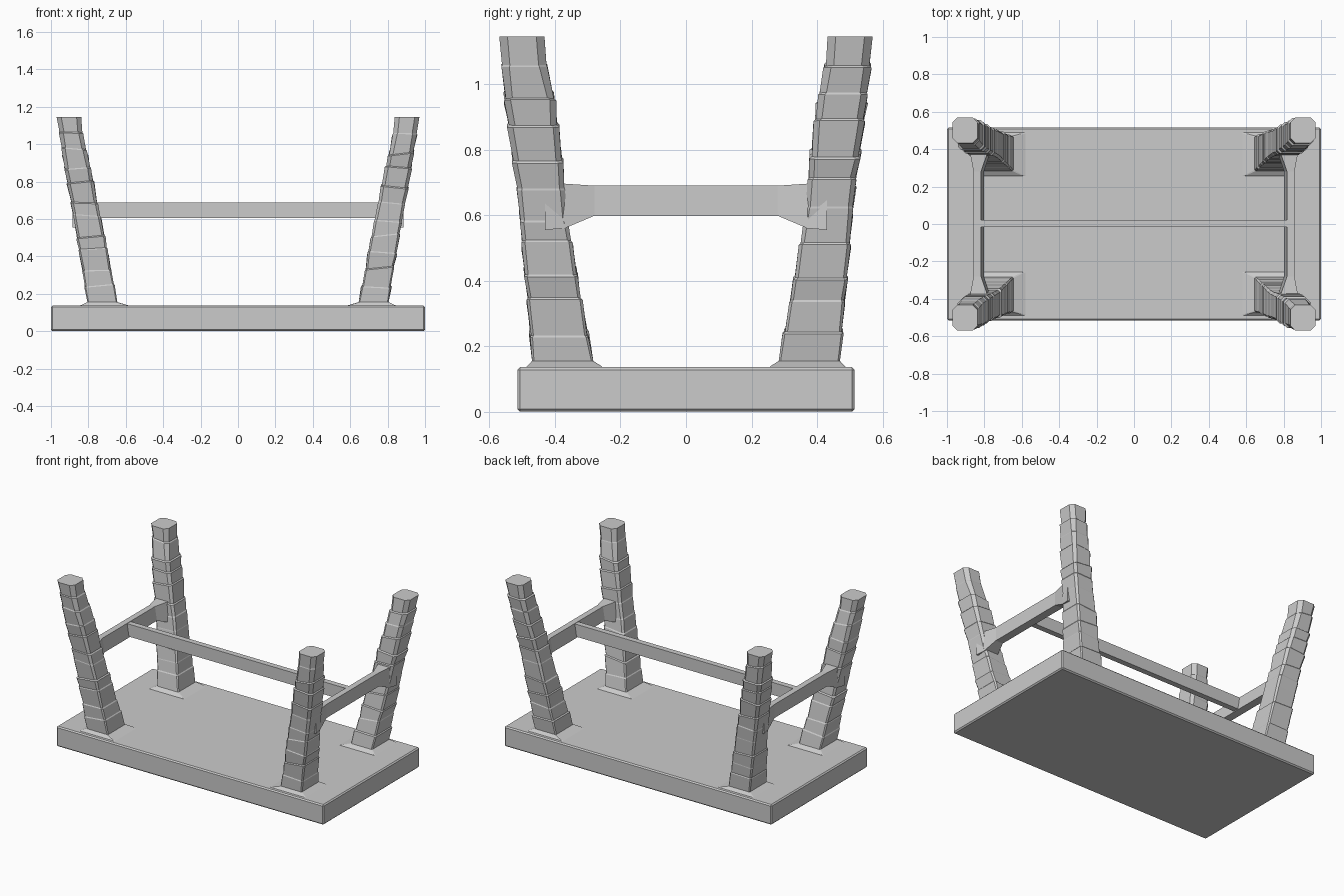
import bpy, bmesh, random

if "Cube" in bpy.data.objects:
    bpy.data.objects.remove(bpy.data.objects["Cube"])

random.seed(4)


def finish(bm, name):
    bmesh.ops.recalc_face_normals(bm, faces=bm.faces[:])
    mesh = bpy.data.meshes.new(name)
    bm.to_mesh(mesh)
    bm.free()
    obj = bpy.data.objects.new(name, mesh)
    bpy.context.collection.objects.link(obj)
    return obj


def loft(rings, name):
    """Skin a list of equal-length point rings and cap both ends."""
    bm = bmesh.new()
    loops = [[bm.verts.new(p) for p in ring] for ring in rings]
    n = len(loops[0])
    for a, b in zip(loops, loops[1:]):
        for i in range(n):
            j = (i + 1) % n
            bm.faces.new((a[i], a[j], b[j], b[i]))
    bm.faces.new(loops[0])
    bm.faces.new(loops[-1])
    return finish(bm, name)


# Slab: table top lying upside down
bm = bmesh.new()
bmesh.ops.create_cube(bm, size=1)
for v in bm.verts:
    v.co = (v.co.x * 2, v.co.y * 1.03, (v.co.z + 0.5) * 0.136)
bmesh.ops.bevel(bm, geom=bm.edges[:], offset=0.008, segments=1, affect='EDGES')
finish(bm, "table_top")

# Leg sections: z, x inner, x outer, y inner, y outer, corner chamfer
KEYS = [
    (0.130, 0.560, 0.860, 0.250, 0.495, 0.004),
    (0.139, 0.590, 0.840, 0.258, 0.485, 0.004),
    (0.155, 0.645, 0.805, 0.283, 0.470, 0.006),
    (0.560, 0.722, 0.872, 0.358, 0.505, 0.012),
    (0.700, 0.752, 0.897, 0.370, 0.519, 0.015),
    (0.950, 0.805, 0.940, 0.400, 0.553, 0.020),
    (1.050, 0.826, 0.957, 0.422, 0.564, 0.024),
    (1.145, 0.838, 0.970, 0.432, 0.570, 0.025),
]


def section(z):
    for a, b in zip(KEYS, KEYS[1:]):
        if z <= b[0]:
            t = (z - a[0]) / (b[0] - a[0])
            return [p + (q - p) * t for p, q in zip(a, b)]
    return list(KEYS[-1])


def ring(z, sx, sy, inset=0.0, tilt=0.0):
    _, x0, x1, y0, y1, c = section(z)
    x0, x1, y0, y1 = x0 + inset, x1 - inset, y0 + inset, y1 - inset
    pts = [(x0 + c, y0), (x1 - c, y0), (x1, y0 + c), (x1, y1 - c),
           (x1 - c, y1), (x0 + c, y1), (x0, y1 - c), (x0, y0 + c)]
    return [(sx * x, sy * y, z + tilt * (x - (x0 + x1) / 2)) for x, y in pts]


# Rough-hewn legs: irregular shallow notches up the length
for sx, side in ((-1, "left"), (1, "right")):
    for sy, end in ((-1, "front"), (1, "back")):
        rings = [ring(z, sx, sy) for z in (0.130, 0.139, 0.155)]
        for k in range(10):
            z = 0.25 + 0.088 * k + random.uniform(-0.02, 0.02)
            tilt = random.uniform(-0.12, 0.12)
            rings.append(ring(z, sx, sy, random.uniform(-0.004, 0.001), tilt))
            rings.append(ring(z + 0.006, sx, sy, random.uniform(0.001, 0.005), tilt))
        rings.append(ring(1.145, sx, sy))
        loft(rings, f"{end}_{side}_leg")

# End stretchers, flared where they meet the legs
# stations: y, x inner, x outer, z low, z high
HALF = [(0.43, 0.755, 0.885, 0.555, 0.698), (0.37, 0.772, 0.875, 0.560, 0.696),
        (0.28, 0.803, 0.858, 0.598, 0.690)]
stations = [(-y, *r) for y, *r in HALF] + [(y, *r) for y, *r in HALF[::-1]]
for sx, side in ((-1, "left"), (1, "right")):
    rings = [[(sx * a, y, lo), (sx * b, y, lo), (sx * b, y, hi), (sx * (a + 0.015), y, hi)]
             for y, a, b, lo, hi in stations]
    loft(rings, f"{side}_stretcher")

# Long centre stretcher
loft([[(x, -0.017, 0.604), (x, 0.021, 0.604), (x, 0.021, 0.688), (x, -0.017, 0.688)]
      for x in (-0.825, 0.825)], "long_stretcher")
